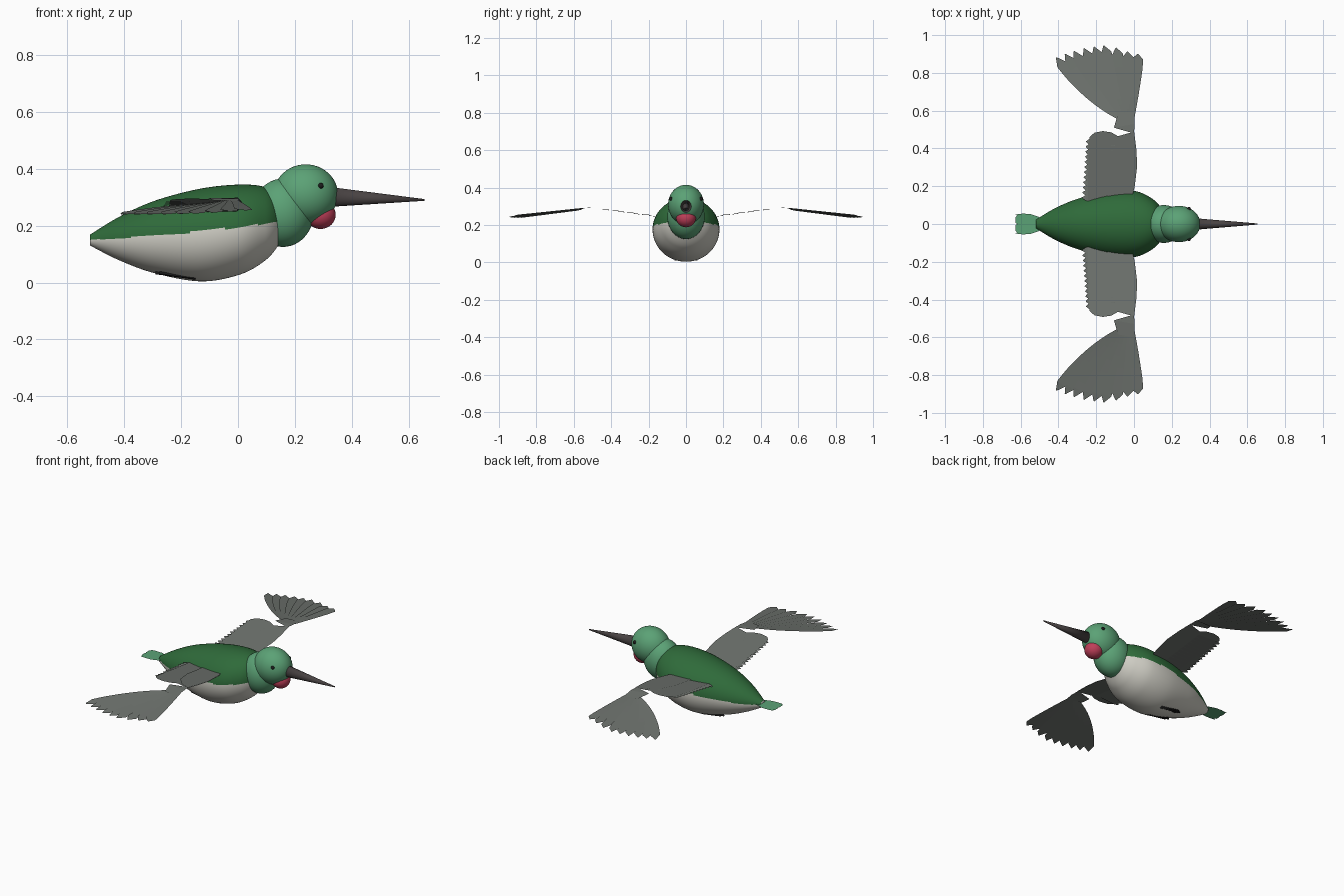
import bpy, bmesh, math
from mathutils import Vector

if "Cube" in bpy.data.objects:
    bpy.data.objects.remove(bpy.data.objects["Cube"])


def mat(name, c):
    m = bpy.data.materials.new(name)
    m.diffuse_color = (*c, 1)
    m.use_nodes = True
    m.node_tree.nodes["Principled BSDF"].inputs["Base Color"].default_value = m.diffuse_color
    return m


BACK = mat("dark_green", (0.028, 0.145, 0.042))
HEAD = mat("light_green", (0.105, 0.36, 0.18))
BELLY = mat("off_white", (0.62, 0.61, 0.55))
WING = mat("wing_grey", (0.155, 0.17, 0.155))
RED = mat("throat_red", (0.52, 0.05, 0.10))
BEAK = mat("beak_brown", (0.065, 0.055, 0.055))
BLACK = mat("black", (0.012, 0.012, 0.012))


def add(name, bm, *mats, smooth=True, mirror=False):
    me = bpy.data.meshes.new(name)
    bm.to_mesh(me)
    bm.free()
    for m in mats:
        me.materials.append(m)
    for p in me.polygons:
        p.use_smooth = smooth
    ob = bpy.data.objects.new(name, me)
    bpy.context.collection.objects.link(ob)
    if mirror:
        md = ob.modifiers.new("mirror", 'MIRROR')
        md.use_axis = (False, True, False)
        md.use_mirror_merge = False
    return ob


def ellipsoid(name, loc, radii, m, mirror=False, seg=48):
    bm = bmesh.new()
    bmesh.ops.create_uvsphere(bm, u_segments=seg, v_segments=seg // 2, radius=1)
    for v in bm.verts:
        v.co = Vector(a * r + c for a, r, c in zip(v.co, radii, loc))
    return add(name, bm, m, mirror=mirror)


def spline(rows, n):
    """Catmull-Rom samples through rows of numbers."""
    out = []
    for i in range(len(rows) - 1):
        p = [rows[max(0, min(len(rows) - 1, i + k))] for k in (-1, 0, 1, 2)]
        for j in range(n):
            t = j / n
            out.append([0.5 * (2 * b + (c - a) * t + (2 * a - 5 * b + 4 * c - d) * t * t
                               + (3 * b - a - 3 * c + d) * t ** 3) for a, b, c, d in zip(*p)])
    return out + [list(rows[-1])]


# Body: lofted rings given as x, bottom z, top z, half width
rows = [(-0.52, 0.13, 0.168, 0.022), (-0.415, 0.077, 0.232, 0.085), (-0.29, 0.032, 0.288, 0.136),
        (-0.13, 0.004, 0.33, 0.174), (0.007, 0.028, 0.344, 0.174), (0.095, 0.077, 0.335, 0.135),
        (0.14, 0.128, 0.30, 0.09), (0.155, 0.165, 0.26, 0.05), (0.16, 0.205, 0.215, 0.006)]
SEG = 128
bm = bmesh.new()
rings = []
for x, zb, zt, w in spline(rows, 12):
    rings.append([bm.verts.new((x, w * math.cos(a), (zb + zt) / 2 + (zt - zb) / 2 * math.sin(a)))
                  for a in (2 * math.pi * k / SEG for k in range(SEG))])
for r, q in zip(rings, rings[1:]):
    for k in range(SEG):
        bm.faces.new((r[k], r[(k + 1) % SEG], q[(k + 1) % SEG], q[k]))
bm.faces.new(rings[0])
bm.faces.new(rings[-1])
bmesh.ops.recalc_face_normals(bm, faces=bm.faces)
# green back above a gently rising line, pale belly below it
for f in bm.faces:
    c = f.calc_center_median()
    u = c.x + 0.52
    f.material_index = 0 if c.z > 0.15 + 0.05 * u + 0.07 * u * u else 1
add("body", bm, BACK, BELLY)

# Head parts
ellipsoid("neck", (0.158, 0, 0.245), (0.108, 0.1, 0.12), HEAD)
ellipsoid("head", (0.238, 0, 0.309), (0.113, 0.096, 0.106), HEAD)
ellipsoid("throat_patch", (0.29, 0, 0.238), (0.053, 0.053, 0.05), RED)
ellipsoid("eye", (0.291, 0.08, 0.34), (0.01, 0.01, 0.01), BLACK, mirror=True, seg=16)

# Beak: long tapered cone
bm = bmesh.new()
r = bmesh.ops.create_cone(bm, cap_ends=True, segments=24, radius1=0.036, radius2=0.003, depth=1)
for v in bm.verts:
    t = v.co.z + 0.5
    v.co = Vector((0.31 + 0.345 * t, v.co.x * 0.88, 0.301 - 0.011 * t + v.co.y))
bmesh.ops.recalc_face_normals(bm, faces=bm.faces)
add("beak", bm, BEAK)


# Wings: thin sheets that rise to the wrist and drop to the tips
def wing_z(y):
    return 0.25 + (y - 0.16) * 0.135 if y < 0.5 else 0.296 - (y - 0.5) * 0.115


def face_up(bm):
    bm.normal_update()
    bmesh.ops.reverse_faces(bm, faces=[f for f in bm.faces if f.normal.z < 0])


def feather(bm, base, ctrl, tip, w0, w1, dz0, dz1, n=10):
    """Curved strip with a pointed end."""
    b, c, t = Vector(base), Vector(ctrl), Vector(tip)
    prev = None
    for i in range(n + 1):
        s = i / n
        p = b * (1 - s) ** 2 + c * 2 * s * (1 - s) + t * s * s
        d = ((c - b) * (1 - s) + (t - c) * s).normalized()
        side = Vector((-d.y, d.x))
        w = (w0 + (w1 - w0) * min(1, s * 1.3)) * (1 if i < n else 0.08)
        cur = []
        for k in (-1, 1):
            q = p + side * w * k
            cur.append(bm.verts.new((q.x, q.y, wing_z(q.y) + dz0 + (dz1 - dz0) * s + k * 0.0015)))
        if prev:
            bm.faces.new((prev[0], prev[1], cur[1], cur[0]))
        prev = cur


def sheet(name, pts, dz):
    bm = bmesh.new()
    bm.faces.new([bm.verts.new((x, y, wing_z(y) + dz)) for x, y in pts])
    bmesh.ops.triangulate(bm, faces=bm.faces)
    face_up(bm)
    add(name, bm, WING, smooth=False, mirror=True)


sheet("inner_wing", [(-0.02, 0.1), (0.004, 0.2), (0.017, 0.31), (0.012, 0.4), (0, 0.495),
                     (-0.016, 0.484), (-0.085, 0.465), (-0.12, 0.485), (-0.165, 0.492),
                     (-0.21, 0.483), (-0.235, 0.46), (-0.24, 0.42), (-0.245, 0.1)], 0)
sheet("wing_coverts", [(-0.02, 0.1), (0.004, 0.2), (0.017, 0.31), (0.012, 0.4), (0, 0.49),
                       (-0.06, 0.46), (-0.11, 0.4), (-0.135, 0.3), (-0.14, 0.1)], 0.004)
sheet("wrist", [(0, 0.485), (0.004, 0.53), (0, 0.6), (-0.085, 0.585), (-0.106, 0.51),
                (-0.016, 0.484)], 0.002)

# Secondary feathers along the trailing edge
bm = bmesh.new()
for i in range(12):
    y = 0.14 + 0.027 * i
    x = -0.275 + 0.002 * i
    feather(bm, (-0.1, y - 0.01), (-0.18, y - 0.008), (x, y), 0.014, 0.015, -0.001, -0.004)
face_up(bm)
add("secondary_feathers", bm, WING, smooth=False, mirror=True)

# Primary feathers fanned from the wrist
tips = [(0.02, 0.90), (-0.035, 0.913), (-0.095, 0.933), (-0.16, 0.944), (-0.212, 0.938),
        (-0.265, 0.93), (-0.318, 0.915), (-0.365, 0.9), (-0.412, 0.882)]
bm = bmesh.new()
for i, tip in enumerate(tips):
    f = i / 8
    feather(bm, (-0.015 - 0.06 * f, 0.545 + 0.02 * f), (0.012 - 0.262 * f, 0.74 - 0.08 * f),
            tip, 0.014, 0.03 - 0.004 * f, -0.001 * i, 0.004 - 0.002 * i, n=12)
face_up(bm)
add("primary_feathers", bm, WING, smooth=False, mirror=True)

# Tail: flat fan with a serrated end
pts = [(-0.48, 0.025), (-0.51, 0.04), (-0.55, 0.053), (-0.59, 0.055)]
end = [(-0.628 + (0.009 if k % 2 else 0), 0.05 - 0.1 * k / 14) for k in range(15)]
bm = bmesh.new()
bm.faces.new([bm.verts.new((x, y, 0.155)) for x, y in pts + end + [(x, -y) for x, y in pts[::-1]]])
bmesh.ops.triangulate(bm, faces=bm.faces)
face_up(bm)
add("tail", bm, HEAD, smooth=False)

# Feet: small folded toes tucked against the belly
bm = bmesh.new()
for y, x0 in ((0.035, -0.275), (0.046, -0.29), (0.057, -0.275)):
    res = bmesh.ops.create_cone(bm, cap_ends=True, segments=8, radius1=0.005, radius2=0.006, depth=1)
    for v in res["verts"]:
        t = v.co.z + 0.5
        v.co = Vector((x0 + (-0.15 - x0) * t, y + v.co.x, 0.034 - 0.018 * t + v.co.y))
bmesh.ops.recalc_face_normals(bm, faces=bm.faces)
add("feet", bm, BLACK, mirror=True)
